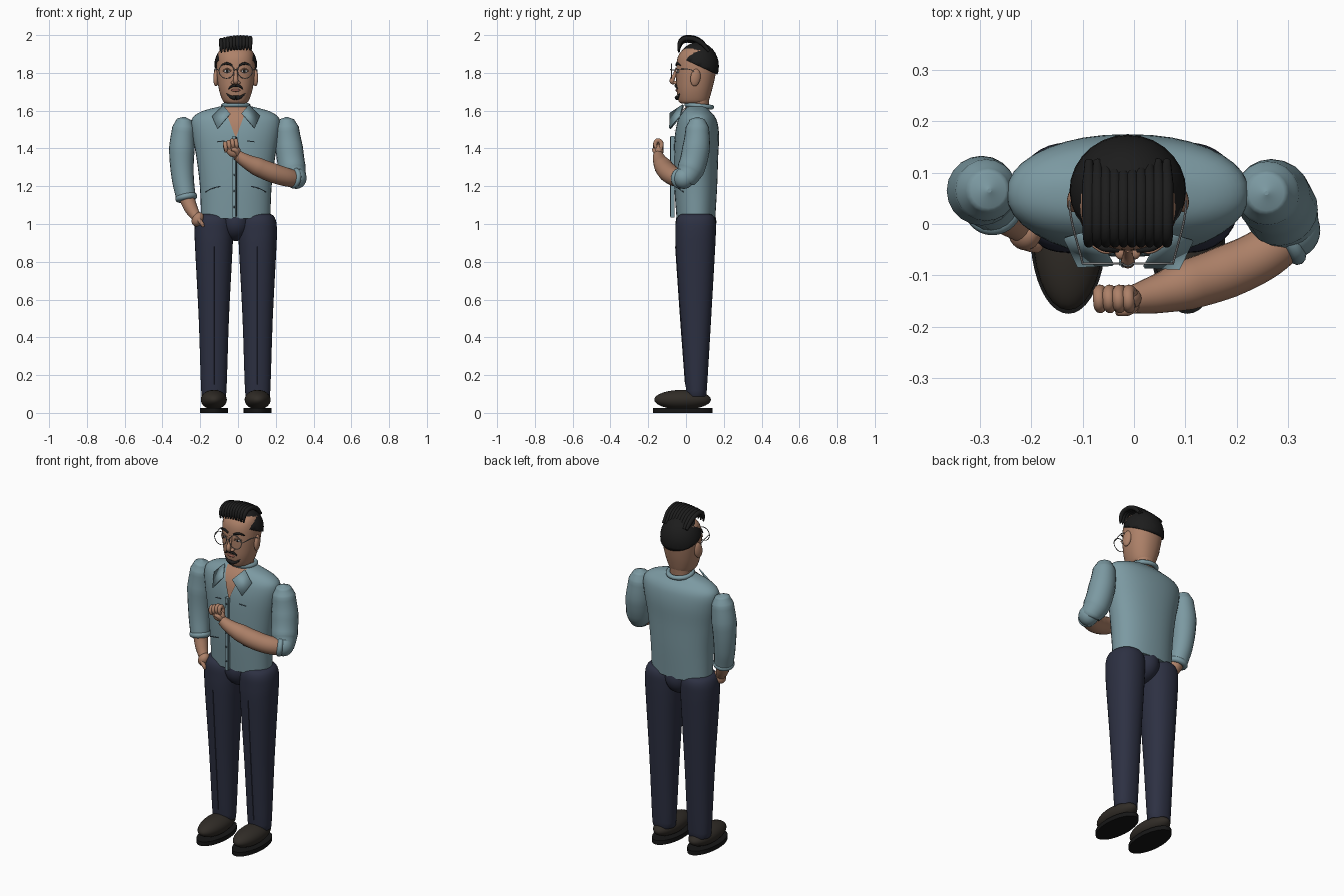
import bpy, bmesh, math
from mathutils import Vector

if "Cube" in bpy.data.objects:
    bpy.data.objects.remove(bpy.data.objects["Cube"])

C = -0.012  # body centre line in x


def mat(name, *rgb):
    m = bpy.data.materials.new(name)
    m.diffuse_color = (*rgb, 1)
    m.use_nodes = True
    m.node_tree.nodes["Principled BSDF"].inputs["Base Color"].default_value = m.diffuse_color
    return m


SHIRT = mat("shirt_teal", .2, .32, .36)
SEAM = mat("seam", .05, .08, .1)
SKIN = mat("skin", .42, .22, .14)
NAVY = mat("navy", .026, .03, .055)
HAIR = mat("hair_black", .012, .012, .012)
SHOE = mat("shoe_brown", .03, .025, .02)
SOLE = mat("sole_black", .008, .008, .008)
METAL = mat("wire", .25, .25, .25)
WHITE = mat("eye_white", .75, .75, .72)
LIP = mat("lip", .3, .11, .08)


def finish(ob, m, angle=50):
    ob.data.materials.clear()
    ob.data.materials.append(m)
    bpy.ops.object.select_all(action='DESELECT')
    ob.select_set(True)
    bpy.context.view_layer.objects.active = ob
    bpy.ops.object.shade_smooth_by_angle(angle=math.radians(angle))
    return ob


def mesh(name, verts, faces, m):
    me = bpy.data.meshes.new(name)
    me.from_pydata(verts, [], faces)
    ob = bpy.data.objects.new(name, me)
    bpy.context.collection.objects.link(ob)
    return finish(ob, m)


def spline_row(rows, i, t):
    p = [rows[max(0, min(len(rows) - 1, i + k))] for k in (-1, 0, 1, 2)]
    return [b + .5 * t * (c - a + t * (2 * a - 5 * b + 4 * c - d + t * (3 * (b - c) + d - a)))
            for a, b, c, d in zip(*p)]


def loft(name, rows, m, cx=C, power=2.2, n=36, sub=4):
    """Stack of rounded rings: rows are z, half width, front y, back y."""
    rings = [spline_row(rows, i, k / sub) for i in range(len(rows) - 1) for k in range(sub)] + [rows[-1]]
    verts, faces = [], []
    for z, hw, f, b in rings:
        for k in range(n):
            a = 2 * math.pi * k / n
            c, s = math.cos(a), math.sin(a)
            verts.append((cx + hw * math.copysign(abs(c) ** (2 / power), c),
                          (f + b) / 2 + (b - f) / 2 * math.copysign(abs(s) ** (2 / power), s), z))
    for r in range(len(rings) - 1):
        for k in range(n):
            j = (k + 1) % n
            faces.append((r * n + k, r * n + j, r * n + n + j, r * n + n + k))
    faces += [tuple(range(n))[::-1], tuple(range(len(verts) - n, len(verts)))]
    return mesh(name, verts, faces, m)


def ball(name, loc, size, m, rot=(0, 0, 0)):
    bpy.ops.mesh.primitive_uv_sphere_add(segments=28, ring_count=16, location=loc, rotation=rot)
    ob = bpy.context.object
    ob.name, ob.scale = name, size
    return finish(ob, m)


def tube(name, pts, m, r=1, sides=4, cyclic=False):
    """Swept round tube; points are x, y, z and optional radius."""
    cu = bpy.data.curves.new(name, 'CURVE')
    cu.dimensions, cu.bevel_depth, cu.bevel_resolution = '3D', 1, sides
    cu.resolution_u, cu.use_fill_caps = 6, True
    sp = cu.splines.new('BEZIER')
    sp.bezier_points.add(len(pts) - 1)
    sp.use_cyclic_u = cyclic
    for b, p in zip(sp.bezier_points, pts):
        b.co, b.radius = p[:3], (p[3] if len(p) > 3 else r)
        b.handle_left_type = b.handle_right_type = 'AUTO'
    ob = bpy.data.objects.new(name, cu)
    bpy.context.collection.objects.link(ob)
    bpy.ops.object.select_all(action='DESELECT')
    ob.select_set(True)
    bpy.context.view_layer.objects.active = ob
    bpy.ops.object.convert(target='MESH')
    return finish(bpy.context.object, m)


def ring(name, loc, direction, major, minor, m):
    bpy.ops.mesh.primitive_torus_add(major_radius=major, minor_radius=minor, major_segments=36,
                                     minor_segments=10, location=loc,
                                     rotation=Vector(direction).to_track_quat('Z', 'Y').to_euler())
    ob = bpy.context.object
    ob.name = name
    return finish(ob, m)


# Shirt body
TORSO = [(1.03, .183, -.05, .155), (1.2, .19, -.062, .165), (1.35, .208, -.064, .17),
         (1.46, .228, -.06, .175), (1.53, .236, -.048, .168), (1.57, .222, -.033, .152),
         (1.6, .17, -.012, .125), (1.622, .085, .01, .11)]
loft("shirt_body", TORSO, SHIRT)


def chest(x, z):
    """Front y of the shirt at offset x from the centre line."""
    for a, b in zip(TORSO, TORSO[1:]):
        if a[0] <= z <= b[0]:
            t = (z - a[0]) / (b[0] - a[0])
            _, hw, f, bk = [p + t * (q - p) for p, q in zip(a, b)]
            return (f + bk) / 2 - (bk - f) / 2 * (1 - min(1, abs(x) / hw) ** 2.2) ** (1 / 2.2)


# Open neckline showing the chest
verts, faces = [], []
for i in range(9):
    z = 1.46 + .02 * i
    for k in range(7):
        x = (k / 3 - 1) * (.002 + .06 * i / 8)
        verts.append((C + x, chest(x, z) - .008, z))
        if i and k:
            j = i * 7 + k
            faces.append((j - 8, j - 7, j, j - 1))
mesh("open_neckline", verts, faces, SKIN)

# Placket, buttons, collar
bpy.ops.mesh.primitive_cube_add(size=1, location=(C - .008, -.071, 1.25))
ob = bpy.context.object
ob.name, ob.scale = "placket", (.018, .02, .43)
finish(ob, SHIRT)
tube("placket_seam", [(C + .003, -.081, 1.04), (C + .003, -.081, 1.46)], SEAM, .003, 1)
for i in range(5):
    ball("button", (C - .008, -.082, 1.09 + .085 * i), (.005, .003, .005), SEAM)
ob = ring("collar_band", (C, .07, 1.625), (0, .1, 1), .066, .013, SHIRT)
for s in (-1, 1):
    flap = [(.068, -.015, 1.63), (.125, -.03, 1.57), (.098, -.085, 1.505), (.03, -.082, 1.585)]
    ob = mesh("collar_flap", [(C + s * x, y, z) for x, y, z in flap], [(0, 1, 2, 3)], SHIRT)
    ob.modifiers.new("thickness", 'SOLIDIFY').thickness = .006
    # Pocket edge and cloth folds
    for nm, line in (("pocket_edge", [(.06, 1.44), (.1, 1.435)]),
                     ("shirt_fold", [(.08, 1.2), (.12, 1.19), (.16, 1.17)])):
        tube(nm, [(C + s * x, chest(x, z) - .001, z) for x, z in line], SEAM, .003, 1)

# Trousers and shoes
LEG = [(.1, .058, .006, .104), (.12, .067, 0, .11), (.5, .08, -.028, .133), (.85, .098, -.053, .153),
       (.96, .102, -.056, .158), (1.02, .096, -.052, .156), (1.05, .075, -.03, .135), (1.06, .03, .02, .08)]
for s in (-1, 1):
    x = C + s * .116
    loft("trouser_leg", LEG, NAVY, cx=x)
    tube("trouser_crease", [(x, -.003, .15), (x, -.029, .5), (x, -.055, .88)], NAVY, .003, 1)
    ball("shoe", (x, -.018, .07), (.069, .15, .052), SHOE)
    bpy.ops.mesh.primitive_cylinder_add(vertices=40, radius=1, depth=1, location=(x, -.018, .0125))
    ob = bpy.context.object
    ob.name, ob.scale = "shoe_sole", (.074, .157, .025)
    finish(ob, SOLE)
ball("trouser_seat", (C, .053, 1.01), (.085, .108, .1), NAVY)

# Hanging arm on the -x side
tube("hanging_sleeve", [(-.282, .065, 1.567, .004), (-.284, .065, 1.553, .04), (-.288, .066, 1.51, .06),
                        (-.297, .065, 1.4, .068), (-.293, .055, 1.25, .059), (-.275, .037, 1.135, .052)],
     SHIRT, sides=8)
ring("hanging_cuff", (-.274, .036, 1.14), (.2, -.2, -1), .042, .017, SHIRT)
tube("hanging_forearm", [(-.275, .038, 1.15, .042), (-.25, .015, 1.085, .036), (-.22, -.01, 1.035, .026)],
     SKIN, sides=6)
ball("hanging_hand", (-.213, -.015, 1.025), (.03, .036, .04), SKIN, (.2, .5, 0))
for i in range(4):
    y = -.04 + .017 * i
    tube("hanging_finger", [(-.21, y, 1.025, .012), (-.19, y - .006, 1.0, .011), (-.183, y - .006, .985, .006)], SKIN)

# Bent arm on the +x side
tube("bent_sleeve", [(.258, .06, 1.567, .004), (.258, .06, 1.553, .04), (.26, .06, 1.51, .062),
                     (.271, .053, 1.4, .073), (.288, .025, 1.29, .072), (.304, -.005, 1.235, .056),
                     (.303, -.015, 1.22, .02)], SHIRT, sides=8)
ball("sleeve_elbow", (.308, -.012, 1.243), (.055, .056, .057), SHIRT)
ring("bent_cuff", (.298, -.03, 1.243), (-.8, -.5, .12), .04, .016, SHIRT)
tube("bent_forearm", [(.305, -.02, 1.237, .045), (.25, -.06, 1.25, .05), (.18, -.093, 1.272, .052),
                      (.1, -.12, 1.305, .049), (.04, -.138, 1.335, .037), (-.005, -.148, 1.365, .027)],
     SKIN, sides=8)
ball("fist", (-.024, -.145, 1.388), (.04, .026, .034), SKIN, (0, .5, 0))
for i in range(4):
    x = -.068 + .019 * i
    z = 1.41 + .008 * min(i, 2)
    tube("fist_finger", [(x + .008, -.135, z - .03, .011), (x, -.132, z + .005, .012), (x, -.15, z + .016, .012),
                         (x + .002, -.163, z - .002, .011), (x + .006, -.158, z - .024, .008)], SKIN)
tube("fist_thumb", [(.0, -.15, 1.37, .015), (-.012, -.166, 1.39, .013), (-.035, -.171, 1.395, .008)], SKIN)

# Neck and head
loft("neck", [(1.54, .062, .0, .12), (1.6, .06, .0, .118), (1.68, .062, .0, .125)], SKIN)
loft("head", [(1.638, .045, -.02, .1), (1.648, .066, -.038, .118), (1.7, .086, -.049, .135),
              (1.76, .097, -.052, .15), (1.82, .102, -.052, .16), (1.88, .099, -.045, .155),
              (1.92, .085, -.02, .135), (1.945, .045, .02, .09)], SKIN)
for s in (-1, 1):
    ball("ear", (C + s * .103, .05, 1.775), (.015, .027, .046), SKIN, (-.15, 0, s * .25))
    ball("eye_white", (C + s * .045, -.043, 1.81), (.019, .011, .01), WHITE)
    ball("iris", (C + s * .045, -.051, 1.81), (.007, .004, .008), HAIR)
    tube("upper_lid", [(C + s * x, y, z) for x, y, z in ((.024, -.051, 1.81), (.045, -.054, 1.821), (.067, -.042, 1.81))], SKIN, .004)
    tube("eyebrow", [(C + s * .018, -.051, 1.84, .005), (C + s * .048, -.046, 1.85, .007),
                     (C + s * .078, -.03, 1.84, .003)], HAIR)
    ball("nostril", (C + s * .014, -.056, 1.748), (.011, .013, .009), SKIN)
    tube("moustache", [(C, -.056, 1.732, .006), (C + s * .02, -.053, 1.73, .007),
                       (C + s * .038, -.046, 1.715, .003)], HAIR)
    tube("chin_beard", [(C, -.047, 1.668, .013), (C + s * .025, -.043, 1.672, .008),
                        (C + s * .052, -.028, 1.695, .003)], HAIR)
    # Glasses
    ring("glasses_rim", (C + s * .049, -.077, 1.81), (0, 1, 0), .039, .0022, METAL)
    tube("glasses_temple", [(C + s * .088, -.077, 1.815), (C + s * .113, .03, 1.815),
                            (C + s * .112, .055, 1.795)], METAL, .0022, 1)
tube("glasses_bridge", [(C - .01, -.078, 1.812), (C, -.082, 1.818), (C + .01, -.078, 1.812)], METAL, .0022, 1)
tube("nose", [(C, -.047, 1.825, .008), (C, -.06, 1.79, .01), (C, -.073, 1.757, .014), (C, -.06, 1.742, .008)], SKIN)
ball("lips", (C, -.048, 1.708), (.024, .008, .008), LIP)

# Hair cap cut along a tilted hairline
cap = ball("hair_cap", (C, .063, 1.835), (.114, .111, .128), HAIR)
bpy.ops.object.transform_apply(location=True, rotation=True, scale=True)
bm = bmesh.new()
bm.from_mesh(cap.data)
cut = bmesh.ops.bisect_plane(bm, geom=bm.verts[:] + bm.edges[:] + bm.faces[:], plane_co=(0, .06, 1.84),
                             plane_no=(0, .465, 1), clear_inner=True)
bmesh.ops.holes_fill(bm, edges=[e for e in bm.edges if e.is_boundary], sides=0)
bm.to_mesh(cap.data)
bm.free()

# Swept-back strands
for i in range(10):
    t = i / 9
    x, up = C - .076 + .152 * t, .022 * math.sin(math.pi * (.1 + .6 * t))
    tube("hair_strand", [(x, .122, 1.915, .008), (x, .075, 1.946 + up, .013), (x, .02, 1.965 + up, .013),
                         (x, -.02, 1.957 + up, .012), (x, -.036, 1.93 + up, .01), (x, -.038, 1.9 + up, .004)], HAIR)
